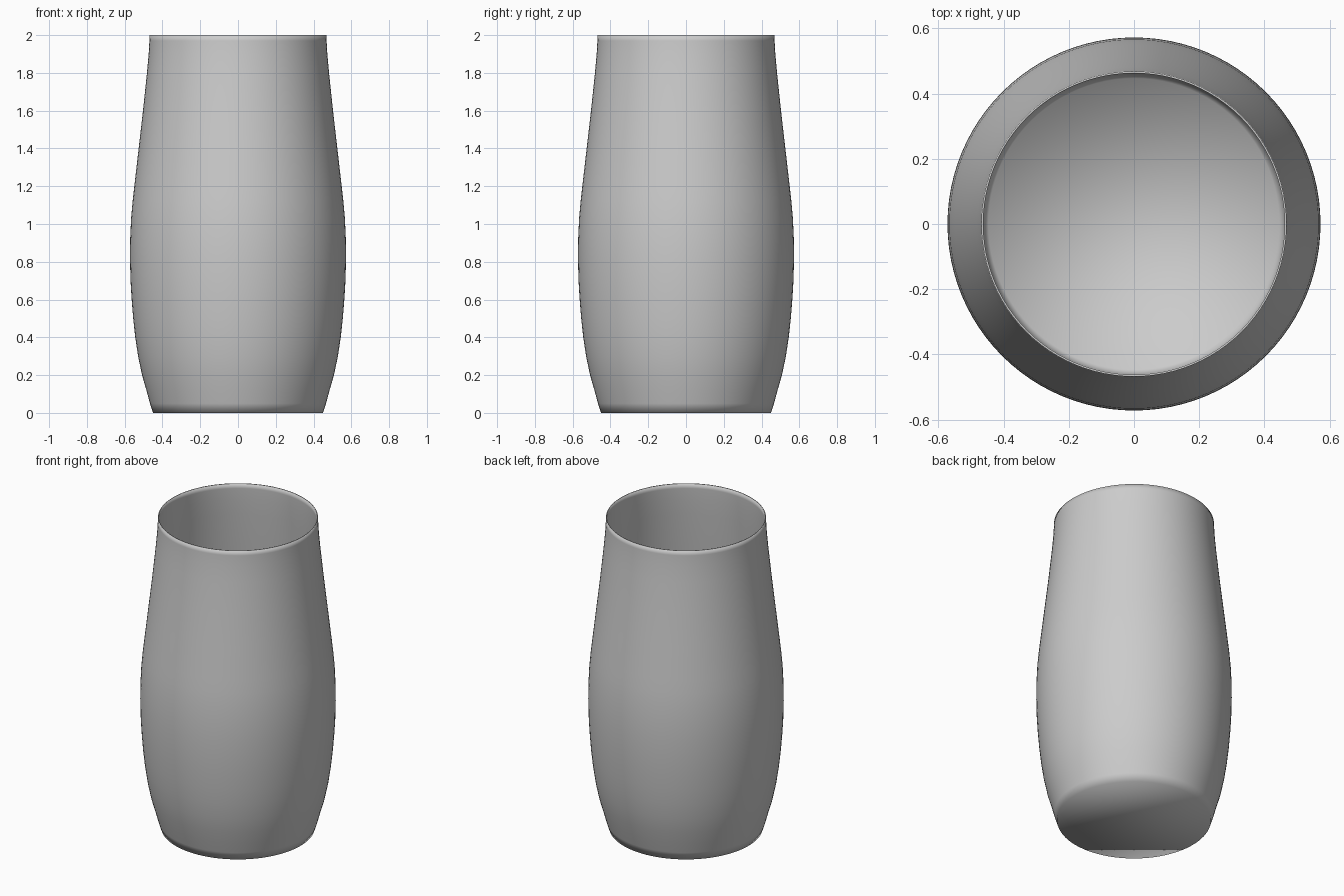
import bpy, bmesh, math

if "Cube" in bpy.data.objects:
    bpy.data.objects.remove(bpy.data.objects["Cube"])

# Outer profile of the vase: (radius, height)
profile = [(0.45, 0), (0.466, 0.05), (0.485, 0.12), (0.508, 0.2), (0.529, 0.3),
           (0.544, 0.4), (0.555, 0.5), (0.563, 0.6), (0.569, 0.7), (0.572, 0.82),
           (0.571, 0.92), (0.566, 1.03), (0.558, 1.12), (0.549, 1.2), (0.526, 1.4),
           (0.503, 1.6), (0.482, 1.8), (0.473, 1.9), (0.469, 1.97), (0.468, 2.0)]
SIDES = 96

# Lathe the wall and close the floor
bm = bmesh.new()
rings = []
for r, z in profile:
    rings.append([bm.verts.new((r * math.cos(2 * math.pi * i / SIDES),
                                r * math.sin(2 * math.pi * i / SIDES), z))
                  for i in range(SIDES)])
for low, high in zip(rings, rings[1:]):
    for i in range(SIDES):
        j = (i + 1) % SIDES
        bm.faces.new((low[i], low[j], high[j], high[i]))
bm.faces.new(rings[0][::-1])
for f in bm.faces:
    f.smooth = True

mesh = bpy.data.meshes.new("vase_body")
bm.to_mesh(mesh)
bm.free()
vase = bpy.data.objects.new("vase_body", mesh)
bpy.context.collection.objects.link(vase)

# Thin wall thickness, growing inward
wall = vase.modifiers.new("wall", 'SOLIDIFY')
wall.thickness = 0.006
wall.offset = -1
